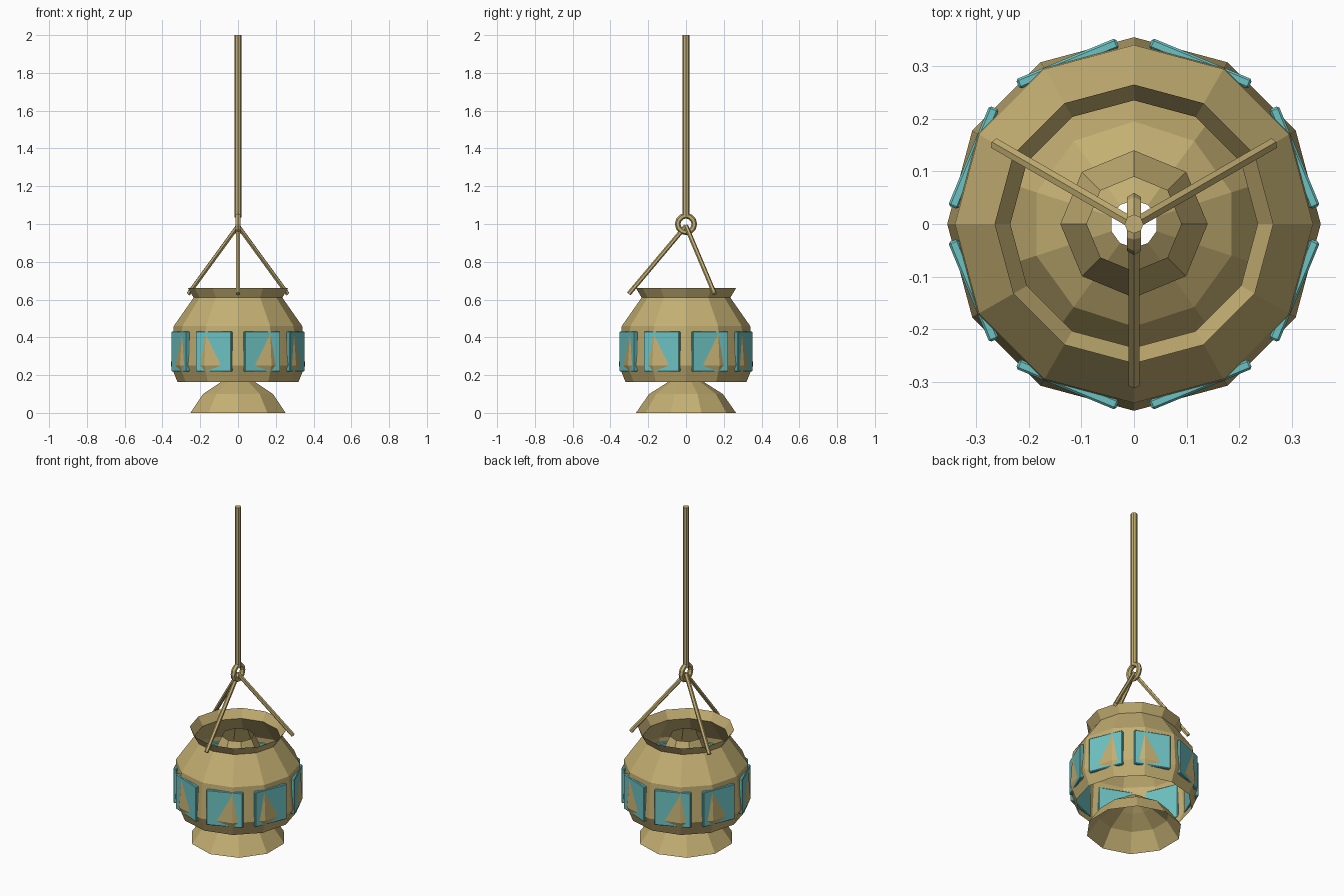
import bpy, bmesh, math
from mathutils import Vector, Matrix

cube = bpy.data.objects.get("Cube")
if cube:
    bpy.data.objects.remove(cube, do_unlink=True)


def make_material(name, rgb):
    mat = bpy.data.materials.new(name)
    mat.use_nodes = True
    color = (*rgb, 1.0)
    mat.diffuse_color = color
    bsdf = next(n for n in mat.node_tree.nodes if n.type == 'BSDF_PRINCIPLED')
    bsdf.inputs["Base Color"].default_value = color
    return mat


brass = make_material("brass", (0.55, 0.43, 0.17))
turquoise = make_material("turquoise", (0.155, 0.54, 0.54))


def finish(name, bm, mat):
    mesh = bpy.data.meshes.new(name)
    bm.to_mesh(mesh)
    bm.free()
    mesh.materials.append(mat)
    obj = bpy.data.objects.new(name, mesh)
    bpy.context.collection.objects.link(obj)
    return obj


def lathe(name, profile, sides, mat):
    """Open shell turned from (radius, height) points, with a corner on the y axis."""
    bm = bmesh.new()
    rings = []
    for r, z in profile:
        angles = [math.pi / 2 + math.tau * i / sides for i in range(sides)]
        rings.append([bm.verts.new((r * math.cos(a), r * math.sin(a), z)) for a in angles])
    for low, high in zip(rings, rings[1:]):
        for i in range(sides):
            j = (i + 1) % sides
            bm.faces.new((low[i], low[j], high[j], high[i]))
    return finish(name, bm, mat)


def bar(name, start, end, radius, sides, mat):
    """Straight prism between two points."""
    start, end = Vector(start), Vector(end)
    axis = end - start
    turn = axis.to_track_quat('Z', 'Y').to_matrix().to_4x4()
    bm = bmesh.new()
    bmesh.ops.create_cone(bm, cap_ends=True, segments=sides, radius1=radius, radius2=radius,
                          depth=axis.length,
                          matrix=Matrix.Translation((start + end) / 2) @ turn)
    return finish(name, bm, mat)


# Shells: open body with flared lip, hollow foot, small inner cone
lathe("body", [(0.32, 0.163), (0.355, 0.25), (0.34, 0.46), (0.235, 0.61), (0.265, 0.66)], 12, brass)
lathe("foot", [(0.265, 0), (0.195, 0.10), (0.10, 0.16), (0.045, 0.20)], 10, brass)
lathe("inner_cone", [(0.14, 0.51), (0.09, 0.62)], 8, brass)

# Flat panels set around the band; the body corners break through them
for i in range(8):
    angle = math.tau * (i + 0.5) / 8
    place = Matrix.Rotation(angle, 4, 'Z') @ Matrix.Translation((0.33, 0, 0.325))
    bm = bmesh.new()
    bmesh.ops.create_cube(bm, size=1, matrix=Matrix.Diagonal((0.02, 0.205, 0.212, 1)))
    bmesh.ops.bevel(bm, geom=bm.edges[:], offset=0.004, segments=1, affect='EDGES')
    bm.transform(place)
    finish(f"panel_{i + 1}", bm, turquoise)

# Three hanging bars meeting at the ring
for i in range(3):
    a = -math.pi / 2 + math.tau * i / 3
    bar(f"hanging_bar_{i + 1}", (0, 0, 0.99),
        (0.303 * math.cos(a), 0.303 * math.sin(a), 0.63), 0.012, 6, brass)

# Ring standing in the side plane
bpy.ops.mesh.primitive_torus_add(major_radius=0.044, minor_radius=0.015, major_segments=12,
                                 minor_segments=6, location=(0, 0, 1.0),
                                 rotation=(0, math.pi / 2, 0))
ring = bpy.context.object
ring.name = "ring"
ring.data.materials.append(brass)

# Long suspension rod
bar("rod", (0, 0, 1.035), (0, 0, 2.0), 0.018, 8, brass)
